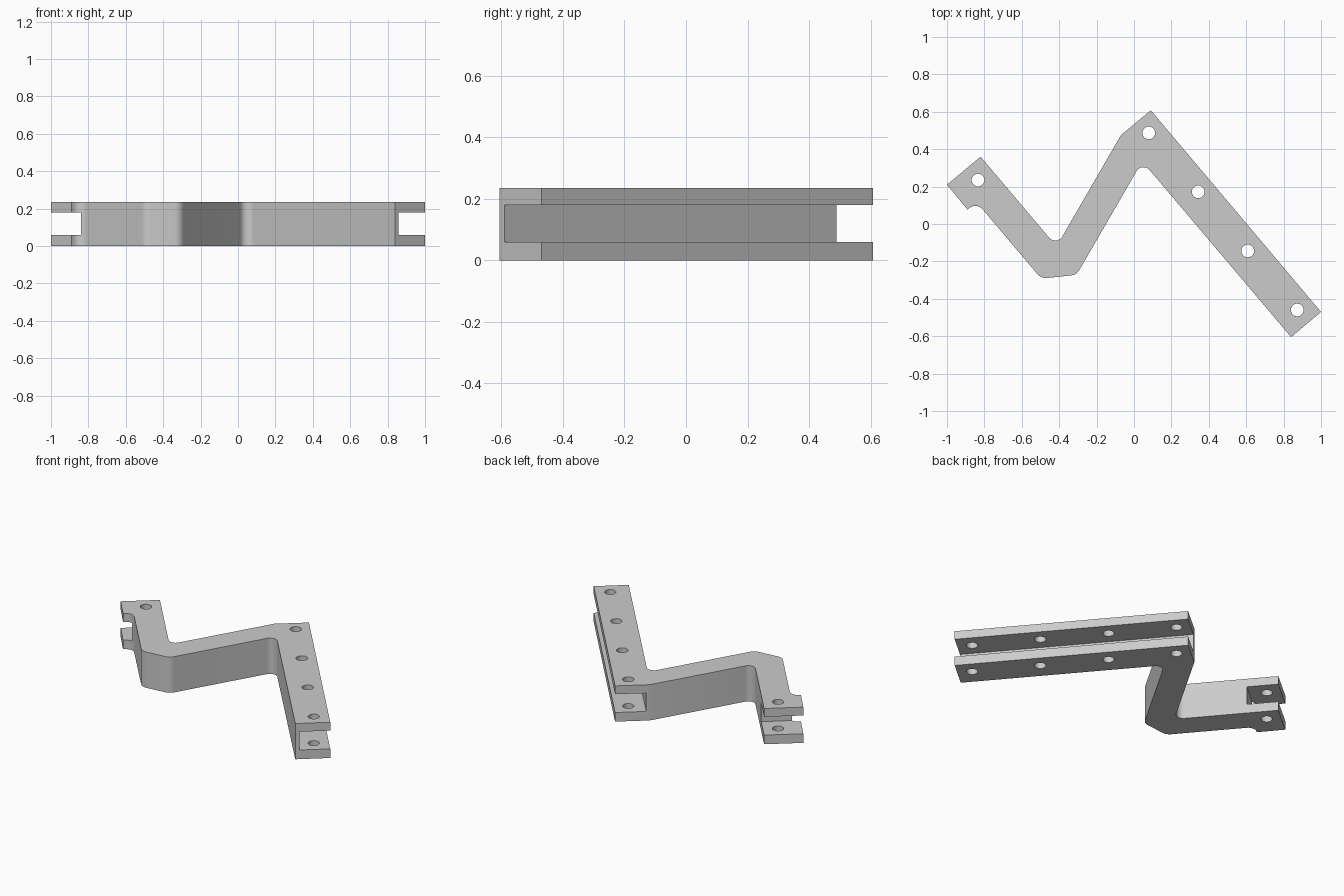
import bpy, bmesh, math
from mathutils import Vector

cube = bpy.data.objects.get("Cube")
if cube:
    bpy.data.objects.remove(cube, do_unlink=True)

HEIGHT = 0.235
SLOT_LOW, SLOT_HIGH = 0.06, 0.18
ALONG = Vector((0.646, -0.763))    # direction of both arms
ACROSS = Vector((0.763, 0.646))    # from inner to outer side of the arms

grey = bpy.data.materials.new("plain_grey")
grey.use_nodes = True
grey.diffuse_color = (0.6, 0.6, 0.6, 1)
grey.node_tree.nodes["Principled BSDF"].inputs["Base Color"].default_value = (0.6, 0.6, 0.6, 1)


def rounded(corners, steps=8):
    """Replace each (x, y, radius) corner by a tangent arc."""
    out = []
    for i, (x, y, r) in enumerate(corners):
        p = Vector((x, y))
        if r == 0:
            out.append(p)
            continue
        a = (Vector(corners[i - 1][:2]) - p).normalized()
        b = (Vector(corners[(i + 1) % len(corners)][:2]) - p).normalized()
        half = a.angle(b) / 2
        centre = p + (a + b).normalized() * (r / math.sin(half))
        start = p + a * (r / math.tan(half)) - centre
        end = p + b * (r / math.tan(half)) - centre
        for k in range(steps + 1):
            t = k / steps
            sweep = math.pi - 2 * half
            v = (start * math.sin((1 - t) * sweep) + end * math.sin(t * sweep)) / math.sin(sweep)
            out.append(centre + v)
    return out


def prism(name, points, low, high):
    """Extrude a flat outline between two heights."""
    bm = bmesh.new()
    face = bm.faces.new([bm.verts.new((p.x, p.y, low)) for p in points])
    top = bmesh.ops.extrude_face_region(bm, geom=[face])["geom"]
    bmesh.ops.translate(bm, vec=(0, 0, high - low),
                        verts=[v for v in top if isinstance(v, bmesh.types.BMVert)])
    bmesh.ops.recalc_face_normals(bm, faces=bm.faces)
    mesh = bpy.data.meshes.new(name)
    bm.to_mesh(mesh)
    bm.free()
    mesh.materials.append(grey)
    obj = bpy.data.objects.new(name, mesh)
    bpy.context.collection.objects.link(obj)
    return obj


def cut(target, cutter):
    cutter.hide_render = True
    mod = target.modifiers.new("cut", 'BOOLEAN')
    mod.operation, mod.solver, mod.object = 'DIFFERENCE', 'EXACT', cutter
    bpy.context.view_layer.objects.active = target
    bpy.ops.object.modifier_apply(modifier=mod.name)
    bpy.data.objects.remove(cutter, do_unlink=True)


def slot(name, origin, length, width, back=0.1):
    """Rectangular slot running along the arm, starting before its end."""
    s, e = origin - ALONG * back, origin + ALONG * length
    return prism(name, [s, e, e + ACROSS * width, s + ACROSS * width], SLOT_LOW, SLOT_HIGH)


# Zigzag bracket body
outline = rounded([
    (-1.0, 0.21, 0), (-0.82, 0.36, 0), (-0.414, -0.12, 0.043),
    (-0.07, 0.475, 0), (0.09, 0.608, 0), (1.0, -0.47, 0),
    (0.84, -0.605, 0), (0.044, 0.335, 0.043), (-0.307, -0.272, 0.06),
    (-0.496, -0.292, 0.06), (-0.843, 0.118, 0.05), (-0.89, 0.077, 0),
])
bracket = prism("zigzag_bracket", outline, 0, HEIGHT)

# Long arm slot leaves a thin wall on the inner side
cut(bracket, slot("long_slot", Vector((-0.054, 0.49)), 1.6, 0.4))
# Short fork at the other end goes right across the arm
cut(bracket, slot("fork_slot", Vector((-0.82, 0.36)) - ACROSS * 0.4, 0.19, 0.6))

# Pin holes through both plates
for x, y in [(-0.834, 0.235), (0.079, 0.487), (0.343, 0.172), (0.608, -0.144), (0.873, -0.46)]:
    ring = [Vector((x + 0.034 * math.cos(k * math.tau / 32),
                    y + 0.034 * math.sin(k * math.tau / 32))) for k in range(32)]
    cut(bracket, prism("hole", ring, -0.1, HEIGHT + 0.1))

bpy.ops.object.select_all(action='DESELECT')
bracket.select_set(True)
bpy.context.view_layer.objects.active = bracket
bpy.ops.object.shade_smooth_by_angle(angle=math.radians(25))
